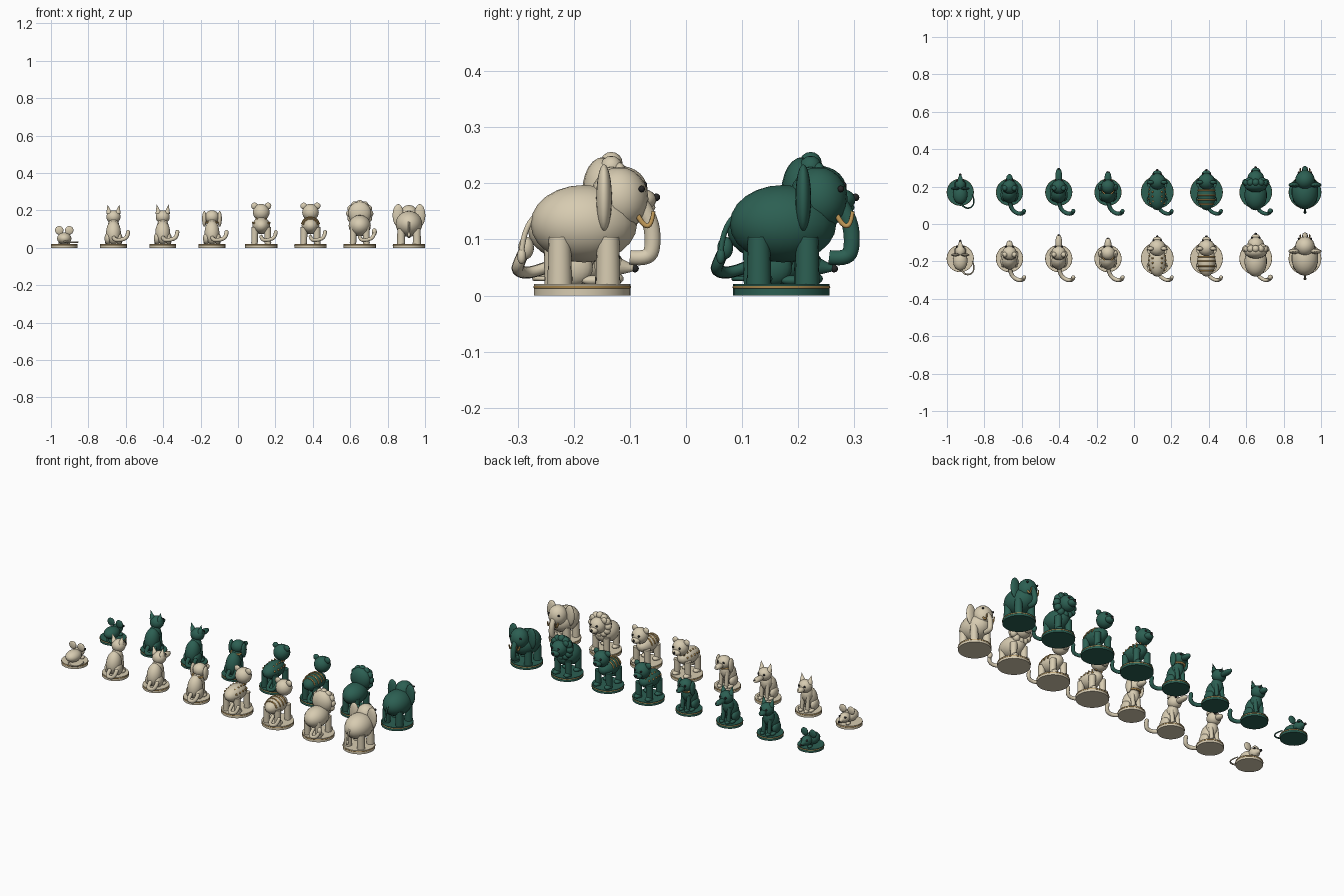
import bpy, bmesh, math
from mathutils import Matrix, Vector, Euler

if "Cube" in bpy.data.objects:
    bpy.data.objects.remove(bpy.data.objects["Cube"])


def material(name, col):
    m = bpy.data.materials.new(name)
    m.diffuse_color = (*col, 1)
    m.use_nodes = True
    m.node_tree.nodes["Principled BSDF"].inputs["Base Color"].default_value = m.diffuse_color
    return m


CREAM = material("cream", (0.68, 0.60, 0.44))
GREEN = material("green", (0.025, 0.115, 0.085))
GOLD = material("gold", (0.55, 0.33, 0.10))
DARK = material("dark", (0.02, 0.02, 0.02))
org, body_mat, tag = Vector(), CREAM, ""


def add(name, data, mat):
    data.materials.append(mat or body_mat)
    ob = bpy.data.objects.new(f"{tag}_{name}", data)
    ob.location = org
    bpy.context.collection.objects.link(ob)
    return ob


def from_bm(name, bm, mat=None):
    for f in bm.faces:
        f.smooth = True
    for e in bm.edges:
        if len(e.link_faces) == 2 and e.calc_face_angle(0) > 0.8:
            e.smooth = False
    me = bpy.data.meshes.new(name)
    bm.to_mesh(me)
    bm.free()
    return add(name, me, mat)


def ball(name, c, r, mat=None, tilt=0, seg=18):
    r = (r, r, r) if isinstance(r, (int, float)) else r
    bm = bmesh.new()
    bmesh.ops.create_uvsphere(bm, u_segments=seg, v_segments=seg * 2 // 3, radius=1)
    bm.transform(Matrix.LocRotScale(Vector(c), Euler((tilt, 0, 0)), Vector(r)))
    return from_bm(name, bm, mat)


def cone(name, a, b, r1, r2, mat=None, seg=16):
    a, b = Vector(a), Vector(b)
    bm = bmesh.new()
    bmesh.ops.create_cone(bm, cap_ends=True, segments=seg, radius1=r1, radius2=r2, depth=(b - a).length)
    rot = (b - a).to_track_quat('Z', 'Y')
    bm.transform(Matrix.LocRotScale((a + b) / 2, rot, None))
    return from_bm(name, bm, mat)


def tube(name, pts, r, mat=None, end=1.0, cyclic=False):
    cu = bpy.data.curves.new(name, 'CURVE')
    cu.dimensions = '3D'
    cu.bevel_depth, cu.bevel_resolution, cu.use_fill_caps = r, 3, True
    sp = cu.splines.new('NURBS')
    sp.points.add(len(pts) - 1)
    for i, p in enumerate(pts):
        sp.points[i].co = (*p, 1)
        sp.points[i].radius = 1 + (end - 1) * i / (len(pts) - 1)
    sp.order_u, sp.resolution_u = 3, 5
    sp.use_endpoint_u, sp.use_cyclic_u = not cyclic, cyclic
    return add(name, cu, mat)


def ring(name, z, r, t, mat, y=0):
    n = 16
    pts = [(r * math.cos(i * math.tau / n), y + r * math.sin(i * math.tau / n), z) for i in range(n)]
    return tube(name, pts, t, mat, cyclic=True)


def base(r):
    cone("base", (0, 0, 0), (0, 0, 0.021), r, r, seg=32)
    ring("base_band", 0.015, r * 1.005, 0.0025, GOLD)


def face(y, z, eye_x, eye_y, eye_z, nose):
    for s in (-1, 1):
        ball("eye", (s * eye_x, y + eye_y, z + eye_z), 0.006, DARK, seg=9)
    ball("nose", nose, 0.007, DARK, seg=9)


def curl_tail(r=0.011):
    pts = [(0, -0.04, 0.06), (0.005, -0.085, 0.04), (0.04, -0.115, 0.042),
           (0.075, -0.115, 0.055), (0.078, -0.1, 0.085)]
    tube("tail", pts, r)
    ball("tail_tip", pts[-1], r, seg=12)


def rat():
    base(0.071)
    ball("body", (0, -0.012, 0.05), (0.039, 0.052, 0.032))
    ball("head", (0, 0.04, 0.055), (0.028, 0.034, 0.027))
    cone("snout", (0, 0.055, 0.053), (0, 0.095, 0.048), 0.02, 0.004)
    face(0.04, 0.055, 0.018, 0.022, 0.012, (0, 0.094, 0.048))
    for s in (-1, 1):
        ball("ear", (s * 0.027, 0.02, 0.094), (0.023, 0.008, 0.023))
        ball("paw", (s * 0.022, 0.04, 0.026), (0.01, 0.018, 0.008))
    tube("tail", [(0, -0.055, 0.035), (0.02, -0.085, 0.03), (0.06, -0.085, 0.03),
                  (0.078, -0.05, 0.03), (0.066, -0.012, 0.03)], 0.005, end=0.6)


def sitter(kind):
    base(0.071)
    ball("body", (0, -0.015, 0.082), (0.04, 0.042, 0.064), tilt=-0.25)
    ball("chest", (0, 0.014, 0.112), (0.032, 0.032, 0.045))
    ball("head", (0, 0.03, 0.165), (0.038, 0.038, 0.036))
    long = {"cat": 0.085, "wolf": 0.118, "dog": 0.1}[kind]
    ball("muzzle", (0, (0.055 + long) / 2, 0.157), (0.018, (long - 0.03) / 2, 0.015))
    face(0.03, 0.165, 0.018, 0.033, 0.01, (0, long + 0.004, 0.16))
    for s in (-1, 1):
        ball("haunch", (s * 0.03, -0.015, 0.05), (0.018, 0.034, 0.032))
        cone("front_leg", (s * 0.018, 0.038, 0.02), (s * 0.018, 0.028, 0.11), 0.011, 0.012)
        ball("front_paw", (s * 0.018, 0.045, 0.027), (0.012, 0.018, 0.009))
        ball("hind_paw", (s * 0.034, 0.02, 0.027), (0.012, 0.022, 0.009))
        if kind == "dog":
            ball("ear", (s * 0.041, 0.025, 0.155), (0.012, 0.02, 0.042))
        else:
            cone("ear", (s * 0.023, 0.022, 0.185), (s * 0.032, 0.018, 0.232), 0.016, 0.0, seg=12)
    if kind == "dog":
        ring("collar", 0.135, 0.032, 0.005, GOLD, y=0.02)
    curl_tail()


def big_cat(kind):
    base(0.086)
    w = 0.06 if kind == "lion" else 0.048
    ball("body", (0, -0.015, 0.118), (w, 0.082, w * 0.95))
    hz, hy = (0.185, 0.072) if kind == "lion" else (0.19, 0.058)
    ball("head", (0, hy, hz), 0.045)
    ball("muzzle", (0, hy + 0.038, hz - 0.014), (0.025, 0.022, 0.018))
    face(hy, hz, 0.019, 0.038, 0.012, (0, hy + 0.06, hz - 0.01))
    for s in (-1, 1):
        for y, n in ((-0.05, "hind"), (0.04, "front")):
            cone(n + "_leg", (s * 0.036, y, 0.02), (s * 0.034, y, 0.11), 0.017, 0.019)
            ball(n + "_paw", (s * 0.036, y + 0.01, 0.03), (0.018, 0.024, 0.012))
        ball("ear", (s * 0.036, hy - 0.005, hz + 0.034), (0.018, 0.011, 0.018))
    if kind == "lion":
        # mane disc ringed with tufts
        ball("mane", (0, 0.038, 0.185), (0.062, 0.038, 0.062))
        for i in range(12):
            a = i * math.tau / 12
            ball("mane_tuft", (0.053 * math.sin(a), 0.052, 0.183 + 0.053 * math.cos(a)), 0.02, seg=12)
    curl_tail(0.01)
    if kind == "lion":
        ball("tail_tuft", (0.078, -0.1, 0.085), (0.014, 0.014, 0.02))
    if kind == "leopard":
        for s in (-1, 1):
            for y in (-0.06, -0.035, -0.01, 0.015, 0.04):
                for a in (0.55, 1.2):
                    k = math.sqrt(1 - ((y + 0.015) / 0.082) ** 2)
                    ball("spot", (s * w * k * math.sin(a), y + 0.012 * (a < 1),
                                  0.118 + w * 0.95 * k * math.cos(a)), 0.0055, GOLD, seg=9)
    if kind == "tiger":
        for y in (-0.065, -0.04, -0.015, 0.01):
            k = math.sqrt(1 - ((y + 0.015) / 0.082) ** 2) * 1.02
            pts = [(w * k * math.sin(a), y, 0.118 + w * 0.95 * k * math.cos(a))
                   for a in [-1.4 + 0.35 * i for i in range(9)]]
            tube("stripe", pts, 0.004, GOLD)


def elephant():
    base(0.086)
    ball("body", (0, 0.003, 0.128), (0.072, 0.095, 0.069))
    ball("head", (0, 0.066, 0.172), (0.052, 0.052, 0.057))
    tube("trunk", [(0, 0.095, 0.175), (0, 0.122, 0.14), (0, 0.127, 0.09),
                   (0, 0.118, 0.064), (0, 0.085, 0.068)], 0.016, end=0.85)
    tube("tail", [(0, -0.085, 0.14), (0, -0.105, 0.12), (0, -0.108, 0.075)], 0.005)
    ball("tail_tuft", (0, -0.108, 0.07), (0.008, 0.008, 0.014), seg=12)
    for s in (-1, 1):
        ball("ear", (s * 0.058, 0.039, 0.174), (0.03, 0.014, 0.06))
        tube("tusk", [(s * 0.024, 0.095, 0.15), (s * 0.025, 0.108, 0.124),
                      (s * 0.025, 0.124, 0.124), (s * 0.024, 0.127, 0.15)], 0.005, GOLD, end=0.7)
        ball("eye", (s * 0.033, 0.106, 0.19), 0.006, DARK, seg=9)
        for y, n in ((-0.04, "hind_leg"), (0.046, "front_leg")):
            cone(n, (s * 0.042, y, 0.02), (s * 0.042, y, 0.104), 0.022, 0.02)


# two teams of eight pieces, all facing +y
KINDS = [("rat", rat), ("cat", lambda: sitter("cat")), ("wolf", lambda: sitter("wolf")),
         ("dog", lambda: sitter("dog")), ("leopard", lambda: big_cat("leopard")),
         ("tiger", lambda: big_cat("tiger")), ("lion", lambda: big_cat("lion")), ("elephant", elephant)]
for team, body_mat, y in (("cream", CREAM, -0.185), ("green", GREEN, 0.17)):
    for i, (kind, build) in enumerate(KINDS):
        org = Vector((-0.929 + 0.2633 * i, y, 0))
        tag = f"{team}_{kind}"
        build()
